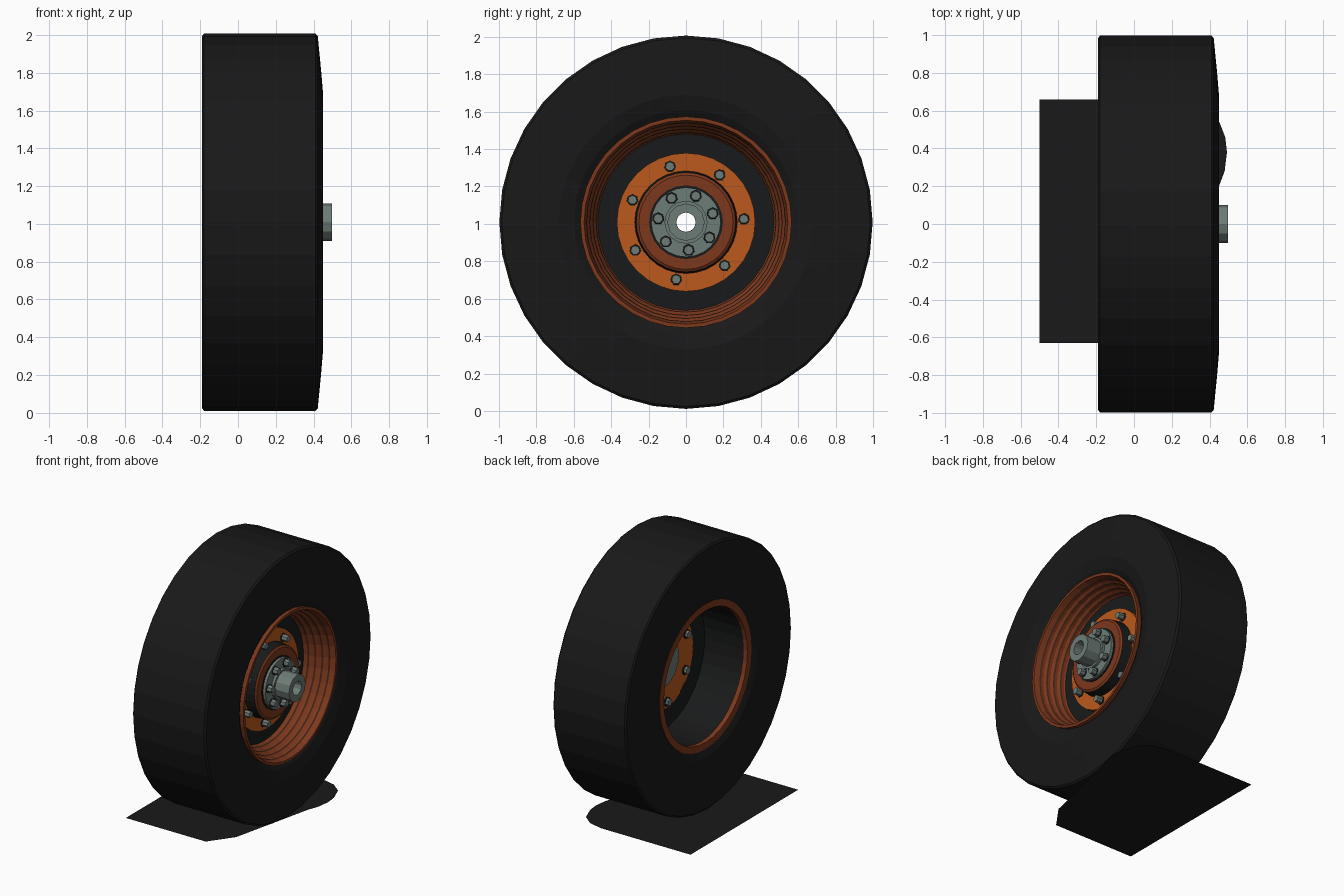
import bpy, bmesh, math

if "Cube" in bpy.data.objects:
    bpy.data.objects.remove(bpy.data.objects["Cube"])

CZ = 1.009   # height of the wheel axle


def material(name, rgb):
    m = bpy.data.materials.new(name)
    m.diffuse_color = (*rgb, 1)
    m.use_nodes = True
    m.node_tree.nodes["Principled BSDF"].inputs["Base Color"].default_value = m.diffuse_color
    return m


RUBBER = material("tyre_rubber", (0.0095, 0.0095, 0.0095))
DARK = material("dark_steel", (0.0095, 0.0100, 0.0105))
ORANGE = material("orange_paint", (0.50, 0.10, 0.012))
RUST = material("rust_paint", (0.205, 0.040, 0.012))
GROOVE = material("dark_rust", (0.05, 0.015, 0.008))
STEEL = material("grey_steel", (0.155, 0.20, 0.18))
GROUND = material("ground_grey", (0.010, 0.010, 0.010))


def finish(name, bm, mats):
    bmesh.ops.recalc_face_normals(bm, faces=bm.faces)
    me = bpy.data.meshes.new(name)
    bm.to_mesh(me)
    bm.free()
    for m in mats:
        me.materials.append(m)
    ob = bpy.data.objects.new(name, me)
    bpy.context.collection.objects.link(ob)
    return ob


def lathe(name, profile, mats, sides=36, rule=None):
    """Spin a closed (x, radius) profile around the axle."""
    bm = bmesh.new()
    rings = []
    for i in range(sides):
        a = 2 * math.pi * i / sides
        rings.append([bm.verts.new((x, r * math.cos(a), CZ + r * math.sin(a)))
                      for x, r in profile])
    n = len(profile)
    for i in range(sides):
        p, q = rings[i], rings[(i + 1) % sides]
        for j in range(n):
            k = (j + 1) % n
            f = bm.faces.new((p[j], p[k], q[k], q[j]))
            if rule:
                f.material_index = rule(j)
    return finish(name, bm, mats)


def tube(name, x0, x1, r_in, r_out, mat, sides=36):
    return lathe(name, [(x0, r_in), (x0, r_out), (x1, r_out), (x1, r_in)], [mat], sides)


def bolt_circle(name, count, start, radius, size, x0, x1, mat=STEEL):
    for i in range(count):
        a = math.radians(start + 360 * i / count)
        bm = bmesh.new()
        bmesh.ops.create_cone(bm, cap_ends=True, segments=7, radius1=size,
                              radius2=size * 0.88, depth=x1 - x0)
        for v in bm.verts:
            px, py, pz = v.co
            v.co = (pz + (x0 + x1) / 2, px + radius * math.cos(a),
                    py + CZ + radius * math.sin(a))
        finish(f"{name}_{i + 1}", bm, [mat])


# Tyre with sloping outer sidewall
lathe("tyre", [(-0.18, 0.998), (-0.19, 0.985), (-0.19, 0.68), (-0.18, 0.60),
               (-0.16, 0.545), (0.40, 0.55), (0.43, 0.60), (0.45, 0.68),
               (0.44, 0.80), (0.422, 0.985), (0.41, 0.998)], [RUBBER])

# Stepped outer rim, a cone of ridges running inward
ridges = [(0.40, 0.56), (0.44, 0.565), (0.44, 0.545)]
STEPS = 4
for s in range(STEPS):
    x, r = 0.40 - 0.047 * s, 0.535 - 0.017 * s
    ridges += [(x, r), (x - 0.010, r - 0.005), (x - 0.03, r - 0.006)]
ridges += [(0.21, 0.465), (0.20, 0.53)]
lathe("outer_rim", ridges, [RUST, GROOVE],
      rule=lambda j: 1 if 3 <= j < 3 + 3 * STEPS and j % 3 == 0 else 0)

# Barrel behind the disc, and the rust lip on the back
tube("rim_barrel", -0.13, 0.22, 0.51, 0.545, DARK)
tube("back_rim_lip", -0.165, -0.13, 0.50, 0.55, RUST)

# Wheel disc: dark web and orange flange
tube("wheel_web", 0.20, 0.22, 0.36, 0.52, DARK)
tube("orange_flange", 0.20, 0.25, 0.15, 0.37, ORANGE, 32)

# Hub: rust ring with a dark side wall, steel plate and hollow axle nut
lathe("hub_ring", [(0.245, 0.15), (0.245, 0.275), (0.325, 0.266), (0.335, 0.252),
                   (0.335, 0.15)], [RUST, DARK], 32,
      rule=lambda j: 1 if j == 1 else 0)
tube("hub_gap_ring", 0.30, 0.34, 0.17, 0.197, DARK, 24)
tube("hub_plate", 0.19, 0.36, 0.052, 0.186, STEEL, 24)
tube("hub_collar", 0.35, 0.38, 0.052, 0.115, STEEL, 16)
tube("axle_nut", 0.36, 0.497, 0.052, 0.10, STEEL, 12)

# Bolt circles on dark washers
bolt_circle("flange_washer", 7, 106, 0.31, 0.036, 0.19, 0.256, DARK)
bolt_circle("flange_bolt", 7, 106, 0.31, 0.028, 0.17, 0.30)
bolt_circle("hub_washer", 7, 121, 0.15, 0.035, 0.35, 0.366, DARK)
bolt_circle("hub_bolt", 7, 121, 0.15, 0.029, 0.35, 0.40)

# Flat contact sheet below the tyre: straight sides and a rounded outer end
outline = [(-0.5, -0.63), (0.17, -0.63), (0.30, -0.45), (0.45, 0.20), (0.48, 0.28),
           (0.492, 0.38), (0.483, 0.46), (0.44, 0.57), (0.36, 0.635), (0.25, 0.66),
           (-0.5, 0.66)]
bm = bmesh.new()
bm.faces.new([bm.verts.new((x, y, 0)) for x, y in outline])
finish("contact_sheet", bm, [GROUND])
